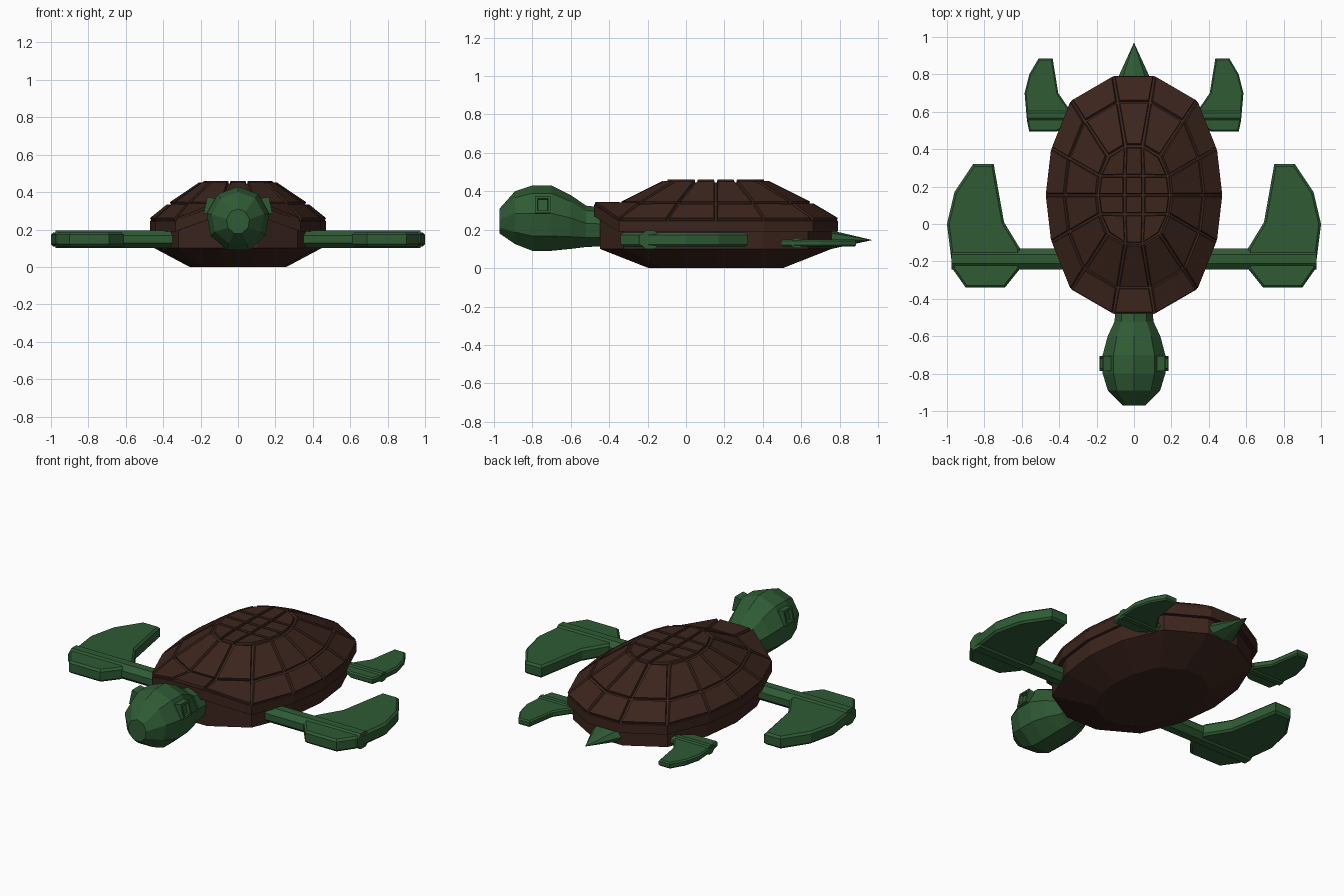
import bpy, bmesh
from math import sin, cos, pi, radians
from mathutils import Matrix

if "Cube" in bpy.data.objects:
    bpy.data.objects.remove(bpy.data.objects["Cube"])


def material(name, rgb):
    m = bpy.data.materials.new(name)
    m.diffuse_color = (*rgb, 1)
    m.use_nodes = True
    m.node_tree.nodes["Principled BSDF"].inputs["Base Color"].default_value = m.diffuse_color
    return m


BROWN = material("shell brown", (0.045, 0.018, 0.012))
GREEN = material("skin green", (0.029, 0.105, 0.035))


def finish(bm, name, mat, mirror=False):
    bmesh.ops.recalc_face_normals(bm, faces=bm.faces)
    me = bpy.data.meshes.new(name)
    bm.to_mesh(me)
    bm.free()
    me.materials.append(mat)
    ob = bpy.data.objects.new(name, me)
    bpy.context.collection.objects.link(ob)
    if mirror:
        ob.modifiers.new("Mirror", 'MIRROR').use_mirror_merge = False
    return ob


def ring(bm, pts):
    return [bm.verts.new(p) for p in pts]


def bridge(bm, a, b):
    n = len(a)
    return [bm.faces.new((a[i], a[(i + 1) % n], b[(i + 1) % n], b[i])) for i in range(n)]


# Shell: 14-sided rings, raised over the neck at the front
quarter = [(0.47, 0), (0.44, 0.25), (0.335, 0.505), (0.11, 0.635)]
half = [(x, -y) for x, y in quarter[:0:-1]] + quarter
outline = half + [(-x, y) for x, y in reversed(half)]
CY = 0.155


def shell_ring(s, z, front=None):
    return [(x * s, CY + y * s, front if front and y < -0.6 else z) for x, y in outline]


bm = bmesh.new()
levels = [(0.55, 0, None), (0.95, 0.10, None), (0.95, 0.195, 0.275),
          (1.0, 0.19, 0.27), (1.0, 0.245, 0.33), (0.775, 0.33, None), (0.41, 0.446, None)]
rings = [ring(bm, shell_ring(*lv)) for lv in levels]
bm.faces.new(rings[0])
plates = []
for i in range(len(rings) - 1):
    faces = bridge(bm, rings[i], rings[i + 1])
    if i >= 4:
        plates += faces

# Crown plates: three columns inside the top ring
top = rings[-1]
right, left = top[:7], top[:6:-1]
mid_r = [right[0]] + ring(bm, [(0.05, right[i].co.y, 0.446) for i in (2, 3, 4)]) + [right[6]]
mid_l = [left[0]] + ring(bm, [(-0.05, left[i].co.y, 0.446) for i in (2, 3, 4)]) + [left[6]]
for i in range(4):
    plates.append(bm.faces.new((mid_l[i], mid_r[i], mid_r[i + 1], mid_l[i + 1])))
for side, mid in ((right, mid_r), (left, mid_l)):
    plates.append(bm.faces.new((side[0], side[1], side[2], mid[1])))
    plates.append(bm.faces.new((side[2], side[3], mid[2], mid[1])))
    plates.append(bm.faces.new((side[3], side[4], mid[3], mid[2])))
    plates.append(bm.faces.new((side[4], side[5], side[6], mid[3])))

# Grooves between the plates
bmesh.ops.recalc_face_normals(bm, faces=bm.faces)
bmesh.ops.inset_individual(bm, faces=plates, thickness=0.009, depth=0)
bmesh.ops.inset_individual(bm, faces=plates, thickness=0.004, depth=0.014)
finish(bm, "shell", BROWN)

# Head and neck: nine-sided rings along y (y, half width, top z, bottom z)
profile = [(-0.97, 0.062, 0.31, 0.18), (-0.89, 0.142, 0.40, 0.125), (-0.80, 0.17, 0.43, 0.09),
           (-0.70, 0.17, 0.43, 0.09), (-0.60, 0.143, 0.38, 0.10), (-0.52, 0.105, 0.325, 0.11),
           (-0.38, 0.10, 0.31, 0.115)]
bm = bmesh.new()
prev = None
for y, w, zt, zb in profile:
    r = (zt - zb) / (1 + cos(pi / 9))
    cur = ring(bm, [(w * sin(2 * pi * k / 9), y, zt - r + r * cos(2 * pi * k / 9)) for k in range(9)])
    if prev:
        bridge(bm, prev, cur)
    else:
        bm.faces.new(cur)
    prev = cur
bm.faces.new(prev)
finish(bm, "head", GREEN)

# Eyes: small frames with a sunken centre
bm = bmesh.new()
bmesh.ops.create_cube(bm, size=1, matrix=Matrix.Translation((0.145, -0.745, 0.325))
                      @ Matrix.Rotation(radians(-12), 4, 'Y') @ Matrix.Diagonal((0.06, 0.08, 0.09, 1)))
bm.normal_update()
outer = [max(bm.faces, key=lambda f: f.normal.x)]
bmesh.ops.inset_individual(bm, faces=outer, thickness=0.018, depth=0)
bmesh.ops.inset_individual(bm, faces=outer, thickness=0.003, depth=-0.018)
finish(bm, "eyes", GREEN, mirror=True)

# Tail: flattened cone
bm = bmesh.new()
base = ring(bm, [(0.105 * sin(2 * pi * k / 8), 0.74, 0.148 + 0.052 * cos(2 * pi * k / 8)) for k in range(8)])
tip = bm.verts.new((0, 0.97, 0.146))
bm.faces.new(base)
for k in range(8):
    bm.faces.new((base[k], base[(k + 1) % 8], tip))
finish(bm, "tail", GREEN)


def flipper(name, pts, z0, z1, bevel, arm):
    # Blade: extruded outline with bevelled rims
    bm = bmesh.new()
    lo = ring(bm, [(x, y, z0) for x, y in pts])
    hi = ring(bm, [(x, y, z1) for x, y in pts])
    bridge(bm, lo, hi)
    bm.faces.new(lo)
    bm.faces.new(hi)
    rims = [e for e in bm.edges if abs(e.verts[0].co.z - e.verts[1].co.z) < 1e-6]
    bmesh.ops.recalc_face_normals(bm, faces=bm.faces)
    bmesh.ops.bevel(bm, geom=rims, offset=bevel, segments=1, affect='EDGES')
    finish(bm, name + "_blades", GREEN, mirror=True)
    # Arm: eight-sided rod along x
    xa, xb, y, ry, rz = arm
    zc = (z0 + z1) / 2
    bm = bmesh.new()
    ends = [ring(bm, [(x, y + ry * cos((k + 0.5) * pi / 4) / cos(pi / 8),
                       zc + rz * sin((k + 0.5) * pi / 4) / cos(pi / 8)) for k in range(8)])
            for x in (xa, xb)]
    bridge(bm, *ends)
    for e in ends:
        bm.faces.new(e)
    finish(bm, name + "_arms", GREEN, mirror=True)


flipper("front_flipper",
        [(0.61, -0.24), (0.69, -0.34), (0.90, -0.34), (0.97, -0.24), (1.0, 0.0), (0.96, 0.17),
         (0.86, 0.32), (0.75, 0.32), (0.695, 0.01), (0.61, -0.13)],
        0.11, 0.185, 0.012, (0.33, 0.975, -0.187, 0.057, 0.047))
flipper("rear_flipper",
        [(0.32, 0.55), (0.41, 0.495), (0.56, 0.495), (0.572, 0.55), (0.585, 0.70), (0.56, 0.80),
         (0.51, 0.885), (0.435, 0.885), (0.405, 0.70), (0.35, 0.62)],
        0.112, 0.15, 0.008, (0.30, 0.572, 0.58, 0.034, 0.026))
